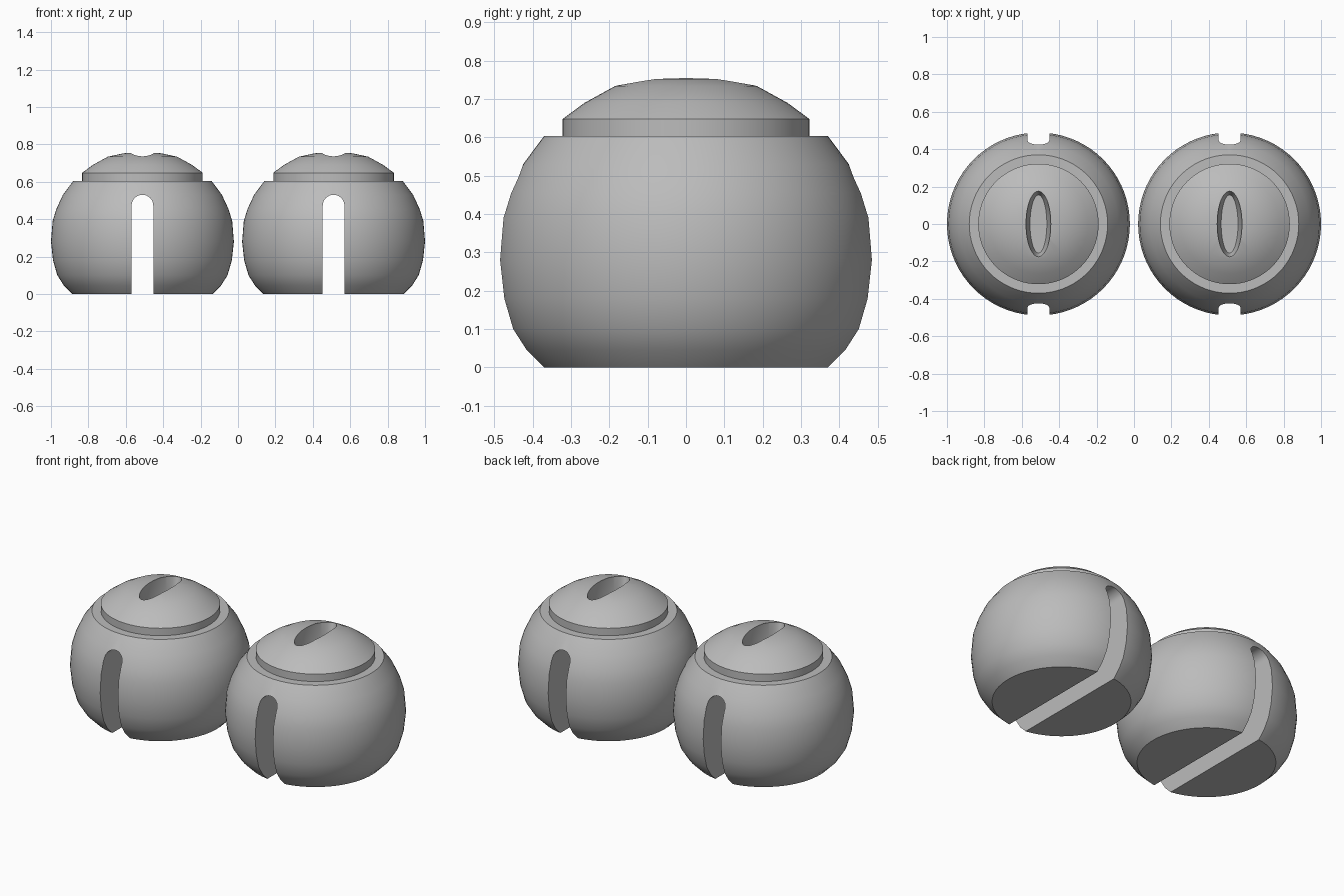
import bpy, bmesh, math

cube = bpy.data.objects.get("Cube")
if cube:
    bpy.data.objects.remove(cube, do_unlink=True)

grey = bpy.data.materials.new("plain_grey")
grey.use_nodes = True
grey.diffuse_color = (0.5, 0.5, 0.5, 1)
grey.node_tree.nodes["Principled BSDF"].inputs["Base Color"].default_value = (0.5, 0.5, 0.5, 1)

SEGMENTS = 72


def make_object(name, rings, x=0.0):
    """Closed solid skinned through equal-length rings of points."""
    bm = bmesh.new()
    loops = [[bm.verts.new(p) for p in ring] for ring in rings]
    n = len(loops[0])
    for low, high in zip(loops, loops[1:]):
        for i in range(n):
            j = (i + 1) % n
            bm.faces.new((low[i], low[j], high[j], high[i]))
    bm.faces.new(loops[0][::-1])
    bm.faces.new(loops[-1])
    bmesh.ops.recalc_face_normals(bm, faces=bm.faces)
    mesh = bpy.data.meshes.new(name)
    bm.to_mesh(mesh)
    bm.free()
    mesh.materials.append(grey)
    obj = bpy.data.objects.new(name, mesh)
    obj.location.x = x
    bpy.context.collection.objects.link(obj)
    return obj


def ellipse(rx, ry, z):
    angles = [2 * math.pi * i / SEGMENTS for i in range(SEGMENTS)]
    return [(rx * math.cos(a), ry * math.sin(a), z) for a in angles]


def arch(y, half_width=0.058, top=0.53):
    """Slot outline with straight sides and a half-round top."""
    spring = top - half_width
    arc = [math.pi * i / 16 for i in range(17)]
    pts = [(half_width * math.cos(a), y, spring + half_width * math.sin(a)) for a in arc]
    return [(half_width, y, -0.1)] + pts + [(-half_width, y, -0.1)]


def cut(obj, cutter):
    cutter.hide_render = True
    mod = obj.modifiers.new("cut", "BOOLEAN")
    mod.object = cutter
    mod.operation = "DIFFERENCE"
    mod.solver = "EXACT"
    bpy.context.view_layer.objects.active = obj
    bpy.ops.object.modifier_apply(modifier=mod.name)
    bpy.data.objects.remove(cutter, do_unlink=True)


# Round body, flat ledge, short collar and shallow dome (radius, height)
profile = [
    (0.375, 0), (0.42, 0.045), (0.455, 0.1), (0.478, 0.18), (0.489, 0.28),
    (0.48, 0.39), (0.46, 0.455), (0.425, 0.53), (0.37, 0.604),
    (0.322, 0.604), (0.322, 0.648),
    (0.265, 0.69), (0.185, 0.734), (0.1, 0.752), (0.03, 0.757),
]

for side, x in (("right", -0.511), ("left", 0.511)):
    body = make_object(side + "_slotted_knob", [ellipse(r, r, z) for r, z in profile], x)

    # Arched slot running through from front to back
    cut(body, make_object("slot_cutter", [arch(-0.7), arch(0.7)], x))

    # Tapered oval recess in the dome
    recess = [ellipse(0.045, 0.155, 0.665), ellipse(0.066, 0.178, 0.745), ellipse(0.066, 0.178, 0.85)]
    cut(body, make_object("recess_cutter", recess, x))

    bpy.ops.object.select_all(action="DESELECT")
    body.select_set(True)
    bpy.context.view_layer.objects.active = body
    bpy.ops.object.shade_smooth_by_angle(angle=math.radians(28))
